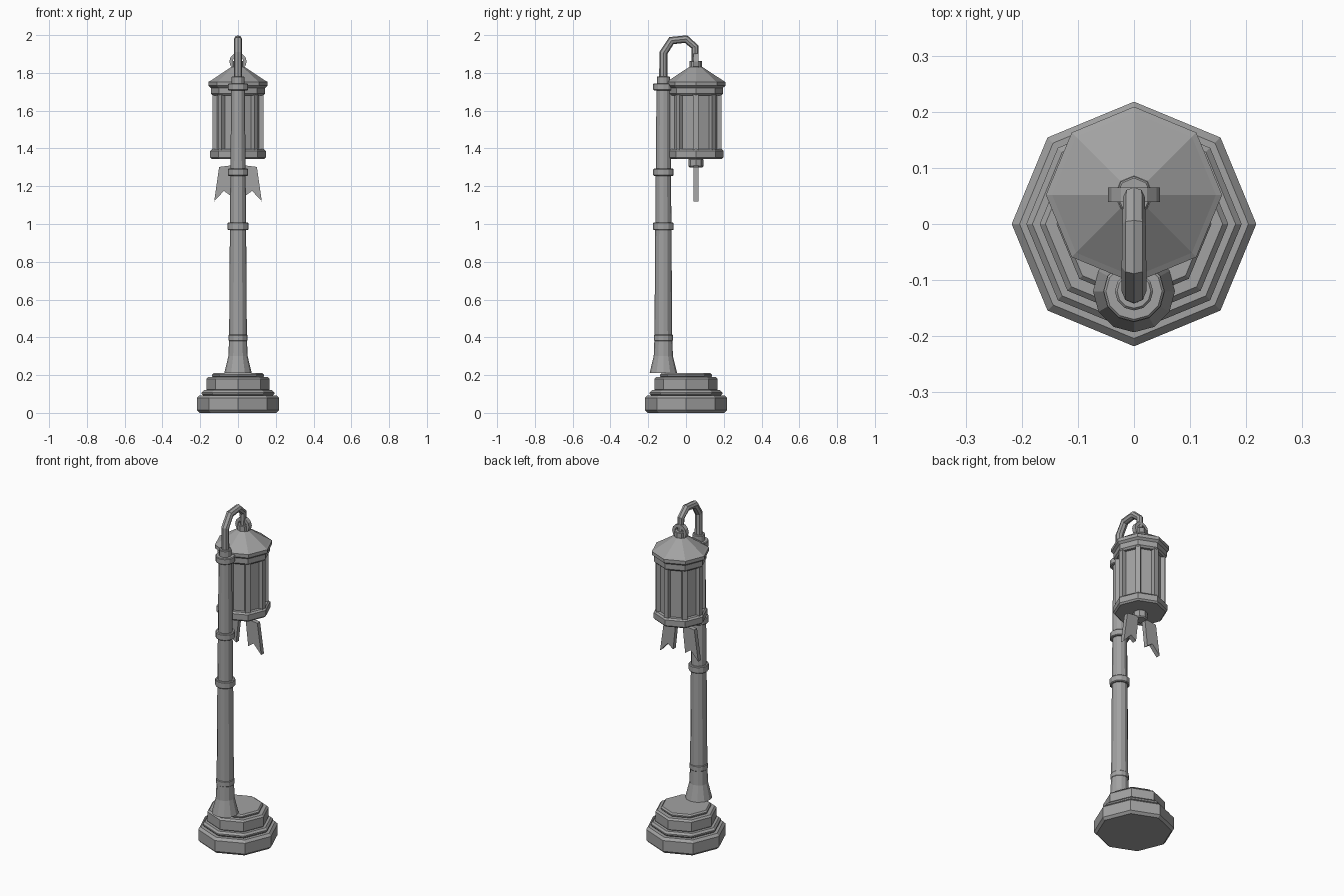
import bpy, math
from mathutils import Vector

cube = bpy.data.objects.get("Cube")
if cube:
    bpy.data.objects.remove(cube, do_unlink=True)

GREY = bpy.data.materials.new("iron_grey")
GREY.use_nodes = True
GREY.diffuse_color = (0.36, 0.36, 0.36, 1)
GREY.node_tree.nodes["Principled BSDF"].inputs["Base Color"].default_value = (0.36, 0.36, 0.36, 1)

POLE_Y, LAMP_Y = -0.12, 0.052


def make(name, verts, faces):
    mesh = bpy.data.meshes.new(name)
    mesh.from_pydata(verts, [], faces)
    mesh.materials.append(GREY)
    obj = bpy.data.objects.new(name, mesh)
    bpy.context.collection.objects.link(obj)
    return obj


def lathe(name, profile, sides, y):
    """Faceted turned part from (radius, height) pairs, bottom to top."""
    verts = [(r * math.cos(2 * math.pi * i / sides), y + r * math.sin(2 * math.pi * i / sides), z)
             for r, z in profile for i in range(sides)]
    rows = len(profile)
    faces = [(k * sides + i, k * sides + (i + 1) % sides,
              (k + 1) * sides + (i + 1) % sides, (k + 1) * sides + i)
             for k in range(rows - 1) for i in range(sides)]
    faces.append(tuple(reversed(range(sides))))
    faces.append(tuple(range((rows - 1) * sides, rows * sides)))
    return make(name, verts, faces)


def tier(name, r, z0, z1, bevel, sides, y):
    """Disc with chamfered rims."""
    return lathe(name, [(r - bevel, z0), (r, z0 + bevel), (r, z1 - bevel), (r - bevel, z1)], sides, y)


# Stepped octagonal base
tier("base_plinth", 0.218, 0, 0.092, 0.014, 8, 0)
tier("base_lower_ring", 0.192, 0.09, 0.12, 0.011, 8, 0)
tier("base_block", 0.168, 0.115, 0.19, 0.01, 8, 0)
tier("base_upper_ring", 0.138, 0.187, 0.21, 0.008, 8, 0)

# Tapered pole with flared foot
lathe("pole", [(0.073, 0.21), (0.051, 0.3), (0.047, 0.4), (0.043, 0.98), (0.036, 1.73)], 12, POLE_Y)
for name, r, z0, z1 in [("foot_collar", 0.05, 0.38, 0.415), ("middle_collar", 0.055, 0.968, 1.008),
                        ("upper_collar", 0.054, 1.255, 1.293), ("top_collar", 0.054, 1.708, 1.744),
                        ("arm_socket", 0.034, 1.74, 1.782)]:
    tier(name, r, z0, z1, 0.004, 12, POLE_Y)

# Hooked arm
curve = bpy.data.curves.new("hooked_arm", "CURVE")
curve.dimensions = "3D"
curve.bevel_depth = 0.022
curve.bevel_resolution = 2
curve.use_fill_caps = True
spline = curve.splines.new("POLY")
path = [(POLE_Y, 1.76, 1), (POLE_Y, 1.905, 1), (-0.077, 1.971, 1),
        (0, 1.979, 0.95), (0.048, 1.937, 0.88), (0.048, 1.86, 0.8)]
spline.points.add(len(path) - 1)
for p, (y, z, r) in zip(spline.points, path):
    p.co, p.radius = (0, y, z, 1), r
spline.use_smooth = False
curve.materials.append(GREY)
arm = bpy.data.objects.new("hooked_arm", curve)
bpy.context.collection.objects.link(arm)

# Hanging ring, square in section
SEG = 12
verts, faces = [], []
for i in range(SEG):
    a = 2 * math.pi * i / SEG
    for r, dy in [(0.028, -0.013), (0.046, -0.013), (0.046, 0.013), (0.028, 0.013)]:
        verts.append((r * math.cos(a), LAMP_Y + dy, 1.86 + r * math.sin(a)))
    n = (i + 1) % SEG
    faces += [(i * 4 + j, i * 4 + (j + 1) % 4, n * 4 + (j + 1) % 4, n * 4 + j) for j in range(4)]
make("hanging_ring", verts, faces)

# Octagonal lantern
lathe("roof", [(0.143, 1.72), (0.157, 1.732), (0.157, 1.752), (0.146, 1.758), (0.034, 1.832)], 8, LAMP_Y)
tier("roof_finial", 0.033, 1.825, 1.864, 0.003, 8, LAMP_Y)
lathe("top_band", [(0.134, 1.68), (0.144, 1.69), (0.144, 1.73)], 8, LAMP_Y)
lathe("glass_panes", [(0.118, 1.38), (0.118, 1.69)], 8, LAMP_Y)
tier("lantern_floor", 0.147, 1.344, 1.396, 0.009, 8, LAMP_Y)
tier("lantern_knob", 0.04, 1.3, 1.348, 0.006, 8, LAMP_Y)

# Corner posts of the lantern
BOX = [(0, 3, 2, 1), (4, 5, 6, 7), (0, 1, 5, 4), (1, 2, 6, 5), (2, 3, 7, 6), (3, 0, 4, 7)]
for i in range(8):
    a = math.pi / 4 * i
    out, side = Vector((math.cos(a), math.sin(a), 0)), Vector((-math.sin(a), math.cos(a), 0))
    corners = [Vector((0, LAMP_Y, z)) + out * r + side * w
               for z in (1.385, 1.69)
               for r, w in [(0.108, -0.014), (0.136, -0.014), (0.136, 0.014), (0.108, 0.014)]]
    make(f"lantern_post_{i + 1}", corners, BOX)

# Pair of swallow-tailed ribbons
outline = [(0.022, 1.312), (0.1, 1.302), (0.126, 1.12), (0.075, 1.175), (0.04, 1.15)]
count = len(outline)
for name, s in [("left_ribbon", 1), ("right_ribbon", -1)]:
    verts = [(s * x, LAMP_Y + dy, z) for dy in (-0.013, 0.013) for x, z in outline]
    faces = [tuple(reversed(range(count))), tuple(range(count, 2 * count))]
    faces += [(i, (i + 1) % count, count + (i + 1) % count, count + i) for i in range(count)]
    ribbon = make(name, verts, faces)
    if s > 0:
        ribbon.data.flip_normals()
